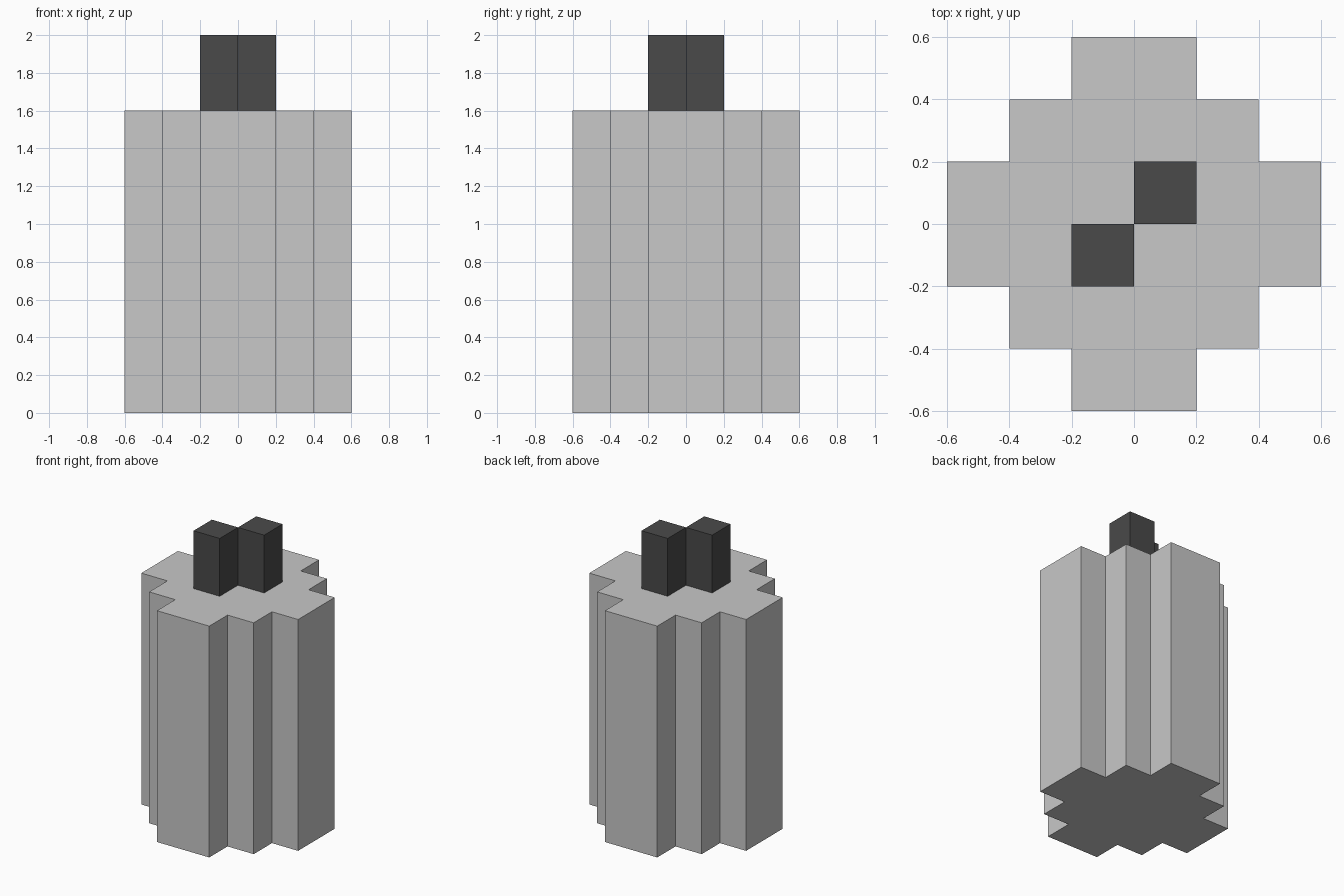
import bpy, bmesh

if "Cube" in bpy.data.objects:
    bpy.data.objects.remove(bpy.data.objects["Cube"])


def material(name, value):
    m = bpy.data.materials.new(name)
    m.diffuse_color = (value, value, value, 1)
    m.use_nodes = True
    m.node_tree.nodes["Principled BSDF"].inputs["Base Color"].default_value = m.diffuse_color
    return m


def prism(name, outline, z0, z1, mat):
    """Extrude a counter-clockwise outline from z0 up to z1."""
    bm = bmesh.new()
    base = bm.faces.new([bm.verts.new((x, y, z0)) for x, y in outline])
    top = bmesh.ops.extrude_face_region(bm, geom=[base], use_keep_orig=True)["geom"]
    bmesh.ops.translate(bm, vec=(0, 0, z1 - z0),
                        verts=[v for v in top if isinstance(v, bmesh.types.BMVert)])
    bmesh.ops.recalc_face_normals(bm, faces=bm.faces)
    mesh = bpy.data.meshes.new(name)
    bm.to_mesh(mesh)
    bm.free()
    mesh.materials.append(mat)
    obj = bpy.data.objects.new(name, mesh)
    bpy.context.collection.objects.link(obj)
    return obj


light_grey = material("light grey", 0.578)
dark_grey = material("dark grey", 0.068)

# Stepped body: one staircase corner turned through four quarters
corner = [(0.6, 0.2), (0.4, 0.2), (0.4, 0.4), (0.2, 0.4), (0.2, 0.6)]
outline = []
for _ in range(4):
    outline += corner
    corner = [(-y, x) for x, y in corner]
prism("body", outline, 0, 1.6, light_grey)

# Two square pegs on top, touching corner to corner
for name, a in (("front_peg", -0.2), ("back_peg", 0.0)):
    b = a + 0.2
    prism(name, [(a, a), (b, a), (b, b), (a, b)], 1.6, 2.0, dark_grey)
